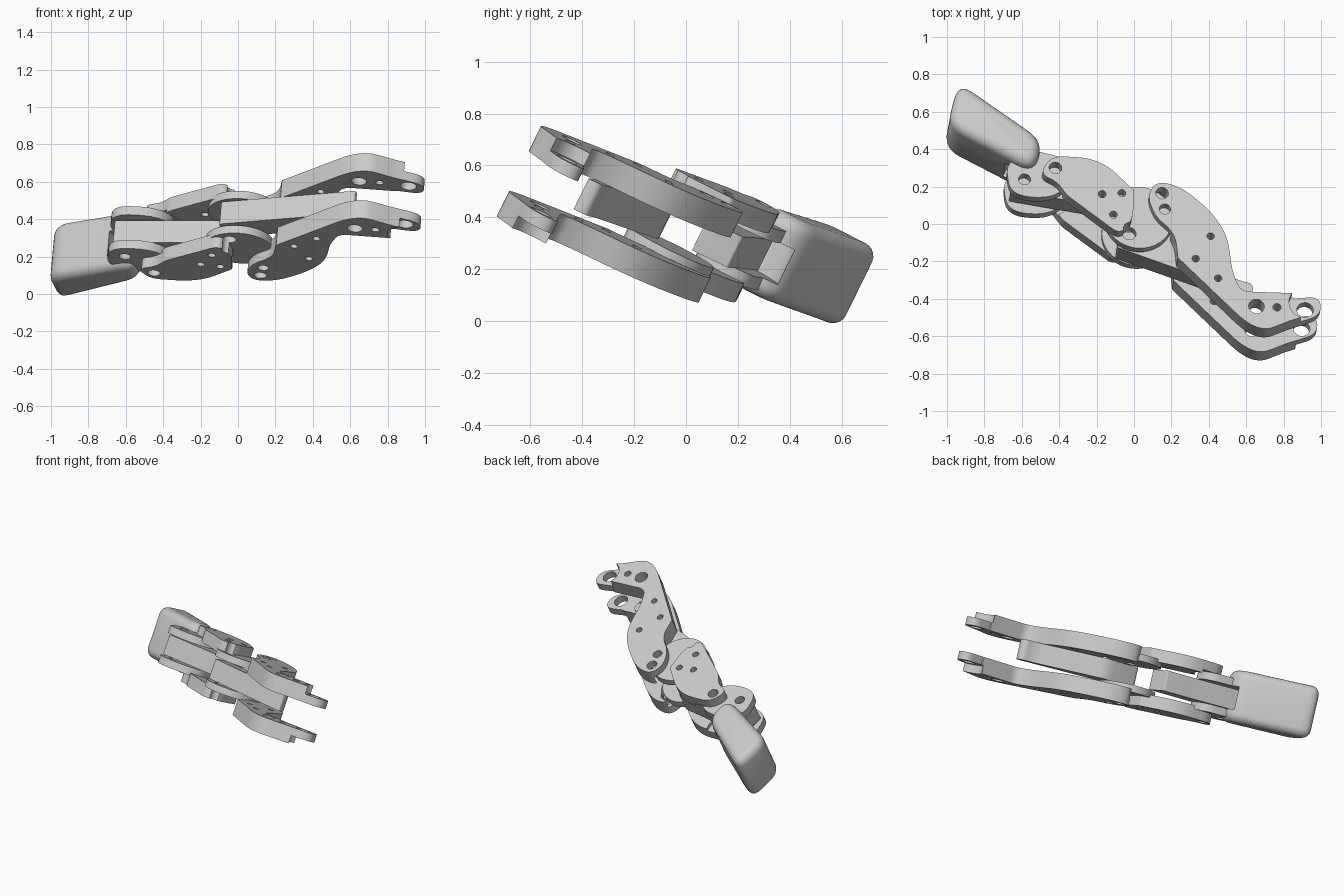
import bpy, bmesh, math
from mathutils import Vector

if "Cube" in bpy.data.objects:
    bpy.data.objects.remove(bpy.data.objects["Cube"], do_unlink=True)

grey = bpy.data.materials.new("light_grey")
grey.use_nodes = True
grey.diffuse_color = (0.6, 0.6, 0.6, 1)
grey.node_tree.nodes["Principled BSDF"].inputs["Base Color"].default_value = (0.6, 0.6, 0.6, 1)

# The finger lies tilted: every part is a slab at right angles to NORMAL
NORMAL = Vector((0.081, 0.439, 0.895)).normalized()
ROT = Vector((0, 0, 1)).rotation_difference(NORMAL)
BASE, FORE = 0.29, 0.312    # centre planes of the base and of the front segments
INNER, HALF, OUTER = 0.087, 0.14, 0.194        # base plate levels from the centre
F_INNER, F_HALF, F_OUTER = 0.108, 0.128, 0.19  # middle plate levels
TOP, F_TOP = BASE + OUTER, FORE + F_OUTER


def flat(x, y, w):
    """Ground position on the plane at level w, in slab coordinates."""
    z = (w - NORMAL.x * x - NORMAL.y * y) / NORMAL.z
    return (ROT.inverted() @ Vector((x, y, z))).to_2d()


def rounded(corners, w):
    """Outline with each corner (x, y, leg) softened by a curve."""
    pts = [flat(c[0], c[1], w) for c in corners]
    out = []
    for i, p in enumerate(pts):
        leg = corners[i][2]
        if not leg:
            out.append(p)
            continue
        a, b = pts[i - 1] - p, pts[(i + 1) % len(pts)] - p
        a = a.normalized() * min(leg, a.length * 0.48)
        b = b.normalized() * min(leg, b.length * 0.48)
        for k in range(9):
            t = k / 8
            out.append(p + a * (1 - t) ** 2 + b * t ** 2)
    return out


def circle(x, y, r, w, n=40):
    c = flat(x, y, w)
    return [c + Vector((math.cos(i * math.tau / n), math.sin(i * math.tau / n))) * r
            for i in range(n)]


def slab(name, outline, mid, low, high, side=1, soft=0):
    """Extrude an outline between two levels, on one side of a centre plane."""
    bm = bmesh.new()
    base = [bm.verts.new((p.x, p.y, mid + side * low)) for p in outline]
    face = bm.faces.new(base)
    ext = bmesh.ops.extrude_face_region(bm, geom=[face])
    for v in ext["geom"]:
        if isinstance(v, bmesh.types.BMVert):
            v.co.z = mid + side * high
    bmesh.ops.recalc_face_normals(bm, faces=bm.faces)
    if soft:
        rims = [e for e in bm.edges if abs(e.verts[0].co.z - e.verts[1].co.z) < 1e-5]
        bmesh.ops.bevel(bm, geom=rims, offset=soft, segments=5, profile=0.5,
                        affect="EDGES", clamp_overlap=False)
    for v in bm.verts:
        v.co = ROT @ v.co
    mesh = bpy.data.meshes.new(name)
    bm.to_mesh(mesh)
    bm.free()
    mesh.materials.append(grey)
    obj = bpy.data.objects.new(name, mesh)
    bpy.context.collection.objects.link(obj)
    return obj


def activate(obj):
    bpy.ops.object.select_all(action="DESELECT")
    obj.select_set(True)
    bpy.context.view_layer.objects.active = obj


def cut(obj, outline, mid, low, high, side=1):
    cutter = slab("cutter", outline, mid, low, high, side)
    cutter.hide_render = True
    mod = obj.modifiers.new("cut", "BOOLEAN")
    mod.operation, mod.solver, mod.object = "DIFFERENCE", "EXACT", cutter
    activate(obj)
    bpy.ops.object.modifier_apply(modifier="cut")
    bpy.data.objects.remove(cutter, do_unlink=True)


def drill(obj, holes, side, w):
    for x, y, r in holes:
        cut(obj, circle(x, y, r, w, 24), BASE, 0, 0.3, side)


def finish(obj):
    activate(obj)
    bpy.ops.object.shade_smooth_by_angle(angle=math.radians(32))


# Outlines of the side plates and the fingertip lugs
base_outline = rounded([
    (0.07, 0.15, 0.07), (0.12, 0.23, 0.07), (0.25, 0.2, 0.08), (0.41, 0.07, 0.1),
    (0.50, -0.06, 0.1), (0.525, -0.25, 0.06), (0.57, -0.36, 0.05), (0.855, -0.37, 0),
    (0.86, -0.375, 0), (1.0, -0.365, 0.07), (1.005, -0.465, 0.07), (0.84, -0.515, 0.02),
    (0.66, -0.585, 0.16), (0.235, -0.18, 0), (0.22, -0.05, 0.07), (0.115, 0.04, 0.05)], TOP)
middle_outline = rounded([
    (-0.505, 0.27, 0.07), (-0.44, 0.365, 0.07), (-0.18, 0.35, 0.18), (0.0, 0.18, 0.01),
    (-0.005, 0.02, 0.1), (-0.075, -0.055, 0.05), (-0.36, 0.155, 0.03),
    (-0.41, 0.225, 0.04)], F_TOP)
lug_outline = rounded([
    (-0.68, 0.34, 0.06), (-0.66, 0.175, 0.12), (-0.44, 0.155, 0.12), (-0.33, 0.24, 0.08),
    (-0.35, 0.37, 0.08), (-0.56, 0.42, 0.05)], TOP)
base_holes = [(0.655, -0.44, 0.042), (0.765, -0.445, 0.022), (0.45, -0.29, 0.02),
              (0.33, -0.185, 0.02), (0.41, -0.065, 0.02), (0.165, 0.08, 0.03),
              (0.15, 0.165, 0.034)]
middle_holes = [(-0.17, 0.16, 0.021), (-0.065, 0.165, 0.021), (-0.11, 0.05, 0.021),
                (-0.42, 0.30, 0.034)]
knuckle = (0.03, 0.055)
LUG_TOP = FORE + F_HALF

for side, label in ((1, "upper"), (-1, "lower")):
    # Base plate: thin head over the knuckle disc, thin tongue at the end
    plate = slab(label + "_base_plate", base_outline, BASE, INNER, OUTER, side)
    cut(plate, circle(*knuckle, 0.2, TOP), BASE, 0.02, HALF, side)
    cut(plate, circle(0.924, -0.42, 0.095, TOP), BASE, HALF, 0.25, side)
    drill(plate, base_holes, side, TOP)
    drill(plate, [(0.915, -0.46, 0.044)], side, BASE + HALF)
    finish(plate)

    # Middle plate: thin head over the fingertip lug
    plate = slab(label + "_middle_plate", middle_outline, FORE, F_INNER, F_OUTER, side)
    cut(plate, circle(-0.48, 0.32, 0.19, TOP), FORE, 0.02, F_HALF, side)
    drill(plate, middle_holes, side, F_TOP)
    drill(plate, [(-0.025, -0.05, 0.036)], side, LUG_TOP)
    finish(plate)

    # Hinge parts on the inner side
    disc = slab(label + "_knuckle_disc", circle(*knuckle, 0.183, TOP), FORE, 0.08,
                F_HALF - 0.002, side)
    drill(disc, [(-0.025, -0.05, 0.036)], side, LUG_TOP)
    finish(disc)
    lug = slab(label + "_fingertip_lug", lug_outline, FORE, 0.075, F_HALF - 0.002, side)
    drill(lug, [(-0.585, 0.24, 0.032)], side, LUG_TOP)
    finish(lug)

# Link bars between the plates
BAR = FORE + 0.066
finish(slab("long_link_bar", rounded([
    (-0.09, -0.125, 0.01), (0.63, -0.38, 0.02), (0.64, -0.32, 0.04), (0.55, -0.30, 0.05),
    (0.16, -0.05, 0.05), (-0.08, -0.04, 0.03)], BAR), FORE, -0.066, 0.066))
finish(slab("short_link_bar", rounded([
    (-0.66, 0.18, 0.01), (-0.09, 0.08, 0.01), (-0.1, 0.22, 0.01), (-0.3, 0.26, 0.05),
    (-0.62, 0.34, 0.02)], BAR), FORE, -0.066, 0.066))

# Rounded fingertip with a slot for the short bar
tip = slab("fingertip", rounded([
    (-1.0, 0.515, 0.1), (-0.94, 0.755, 0.1), (-0.485, 0.44, 0.1), (-0.535, 0.275, 0.1)],
    FORE + 0.14), FORE, -0.152, 0.187, 1, 0.055)
cut(tip, circle(-0.52, 0.31, 0.17, TOP), FORE, -0.075, 0.075)
finish(tip)
